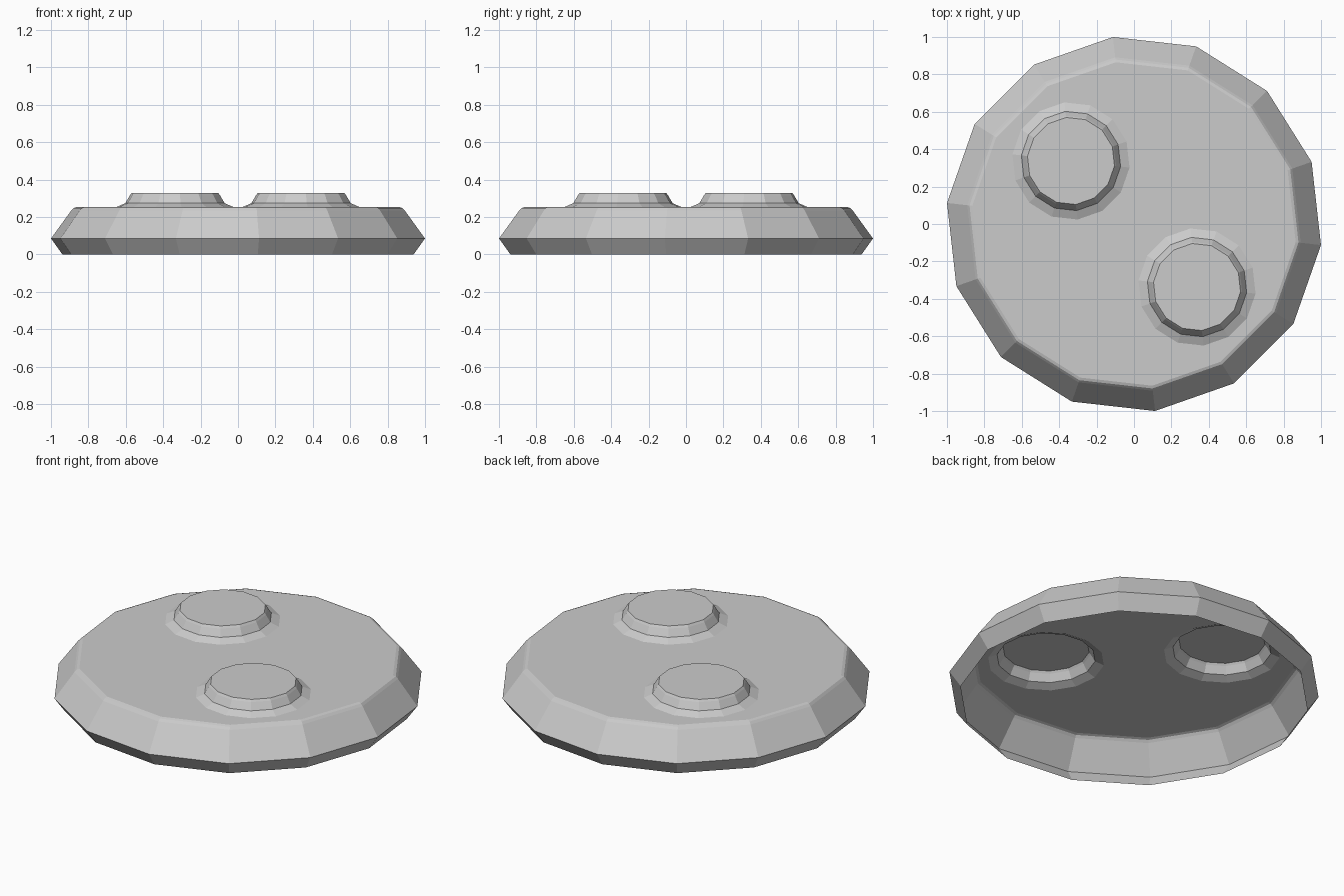
import bpy, bmesh
from math import cos, sin, pi

if "Cube" in bpy.data.objects:
    bpy.data.objects.remove(bpy.data.objects["Cube"])

SIDES = 14
START = pi / 4


def ring(bm, cx, cy, r, z):
    return [bm.verts.new((cx + r * cos(START + 2 * pi * i / SIDES),
                          cy + r * sin(START + 2 * pi * i / SIDES), z))
            for i in range(SIDES)]


def lathe(bm, cx, cy, profile):
    """Skin a stack of rings, listed bottom to top; return the rings."""
    rings = [ring(bm, cx, cy, r, z) for r, z in profile]
    for low, high in zip(rings, rings[1:]):
        for i in range(SIDES):
            j = (i + 1) % SIDES
            bm.faces.new((low[i], low[j], high[j], high[i]))
    return rings


def loop_edges(bm, verts):
    return [bm.edges.get((verts[i], verts[(i + 1) % SIDES])) for i in range(SIDES)]


bm = bmesh.new()

# Open-bottomed rim with a chamfered upper edge
rim = lathe(bm, 0, 0, [(0.945, 0.0), (1.006, 0.085), (0.897, 0.235),
                       (0.885, 0.248), (0.87, 0.253)])
deck_edges = loop_edges(bm, rim[-1])

# Two hollow raised studs with flared feet
for s in (-1, 1):
    stud = lathe(bm, s * 0.337, -s * 0.337,
                 [(0.315, 0.253), (0.267, 0.274), (0.243, 0.315), (0.234, 0.327)])
    bm.faces.new(stud[-1])
    deck_edges += loop_edges(bm, stud[0])

# Flat deck between rim and studs, open under each stud
bmesh.ops.triangle_fill(bm, edges=deck_edges, use_beauty=True, normal=(0, 0, 1))
bmesh.ops.recalc_face_normals(bm, faces=bm.faces)

mesh = bpy.data.meshes.new("round_plate")
bm.to_mesh(mesh)
bm.free()
bpy.context.collection.objects.link(bpy.data.objects.new("round_plate", mesh))
